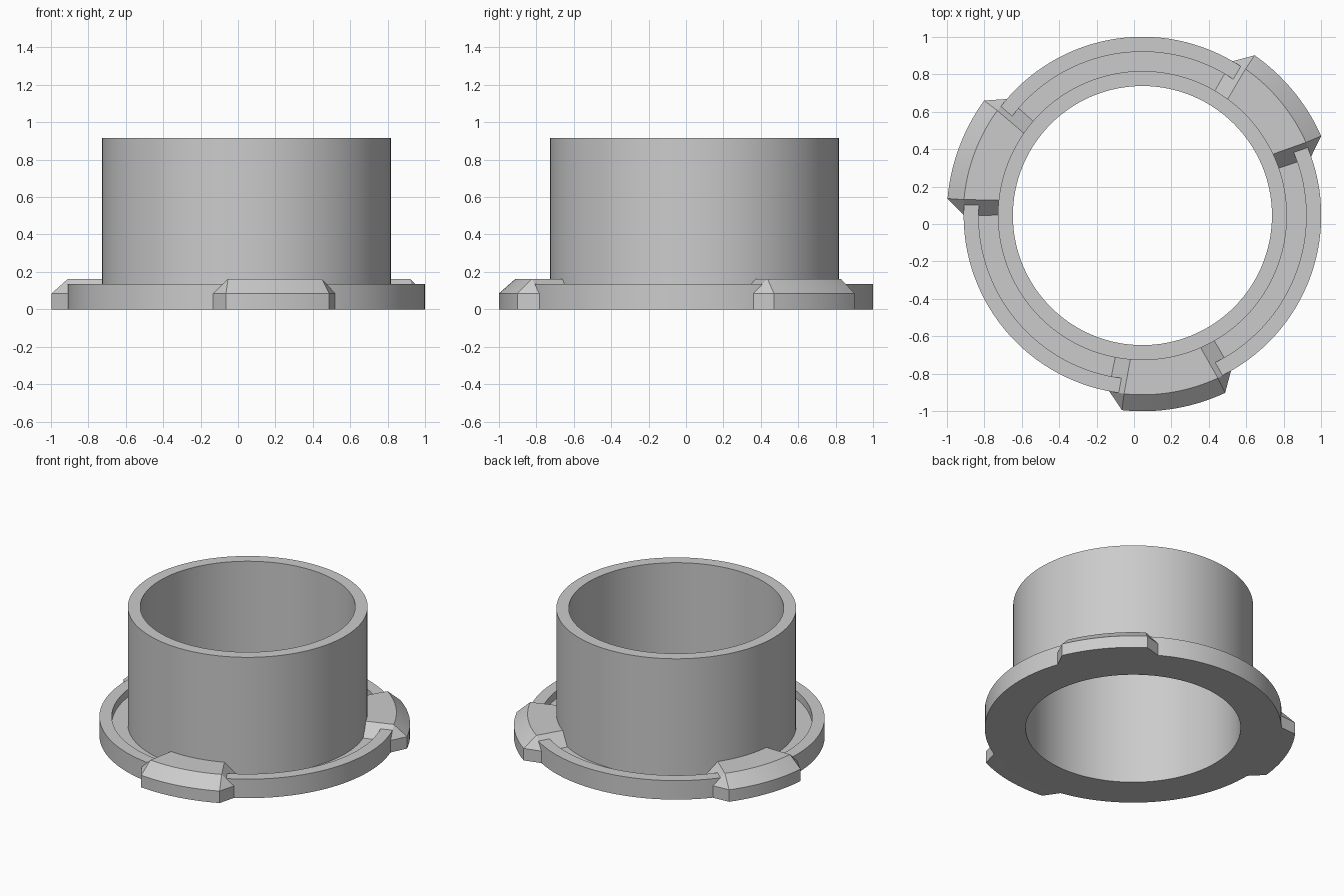
import bpy, bmesh
from math import radians, cos, sin, pi

cube = bpy.data.objects.get("Cube")
if cube:
    bpy.data.objects.remove(cube, do_unlink=True)

CX = CY = 0.045            # axis of the ring
TUBE_IN, TUBE_OUT, TUBE_TOP = 0.692, 0.772, 0.915
RIM_IN, RIM_OUT, RIM_TOP, GROOVE = 0.875, 0.955, 0.135, 0.08
LUG_OUT, LUG_EDGE, LUG_SHOULDER, LUG_TOP = 1.045, 0.957, 0.085, 0.163

grey = bpy.data.materials.new("plain grey")
grey.use_nodes = True
COLOUR = (0.6, 0.6, 0.6, 1)
grey.diffuse_color = COLOUR
grey.node_tree.nodes["Principled BSDF"].inputs["Base Color"].default_value = COLOUR


def polar(r, angle, z):
    return (CX + r * cos(angle), CY + r * sin(angle), z)


def finish(bm, name):
    bmesh.ops.recalc_face_normals(bm, faces=bm.faces[:])
    mesh = bpy.data.meshes.new(name)
    bm.to_mesh(mesh)
    bm.free()
    mesh.materials.append(grey)
    obj = bpy.data.objects.new(name, mesh)
    bpy.context.collection.objects.link(obj)
    bpy.ops.object.select_all(action="DESELECT")
    obj.select_set(True)
    bpy.context.view_layer.objects.active = obj
    bpy.ops.object.shade_smooth_by_angle(angle=radians(25))


def bridge(bm, rows, closed):
    """Join neighbouring closed section loops with quads."""
    pairs = list(zip(rows, rows[1:])) + ([(rows[-1], rows[0])] if closed else [])
    for a, b in pairs:
        for i in range(len(a)):
            j = (i + 1) % len(a)
            bm.faces.new((a[i], a[j], b[j], b[i]))


def flanged_tube(steps=128):
    profile = [(TUBE_IN, 0), (RIM_OUT, 0), (RIM_OUT, RIM_TOP), (RIM_IN, RIM_TOP),
               (RIM_IN, GROOVE), (TUBE_OUT, GROOVE), (TUBE_OUT, TUBE_TOP), (TUBE_IN, TUBE_TOP)]
    bm = bmesh.new()
    rows = [[bm.verts.new(polar(r, 2 * pi * k / steps, z)) for r, z in profile]
            for k in range(steps)]
    bridge(bm, rows, True)
    finish(bm, "flanged_tube")


def lug(name, centre, steps=16):
    # section: radius, height, half angle in degrees
    section = [(0.76, 0.01, 15.5), (0.94, 0, 15.5), (LUG_OUT, 0, 15.5),
               (LUG_OUT, LUG_SHOULDER, 15.5), (LUG_EDGE, LUG_TOP, 15.4), (0.76, LUG_TOP, 14.2)]
    bm = bmesh.new()
    rows = []
    for k in range(steps + 1):
        t = 2 * k / steps - 1
        rows.append([bm.verts.new(polar(r, radians(centre + t * h), z)) for r, z, h in section])
    bridge(bm, rows, False)
    # sloping ends that run down into the rim and groove
    for side, row in ((-1, rows[0]), (1, rows[-1])):
        foot_in, foot_low, foot_out, heel_out, heel_in = [
            bm.verts.new(polar(r, radians(centre + side * h), z)) for r, z, h in
            ((0.76, LUG_SHOULDER - 0.01, 20.7), (0.76, 0.01, 20.7),
             (RIM_OUT, LUG_SHOULDER, 20.2), (RIM_OUT, 0, 20.2), (0.94, 0, 20.2))]
        inner, under, low, shoulder, edge, top = row
        for face in ((top, edge, foot_out, foot_in), (edge, shoulder, foot_out),
                     (shoulder, low, heel_out, foot_out), (low, under, heel_in, heel_out),
                     (under, inner, foot_low, heel_in), (inner, top, foot_in, foot_low),
                     (foot_in, foot_out, heel_out, heel_in, foot_low)):
            bm.faces.new(face)
    finish(bm, name)


flanged_tube()
for name, centre in (("front_lug", -80.5), ("back_left_lug", 39.5), ("back_right_lug", 159.5)):
    lug(name, centre)
